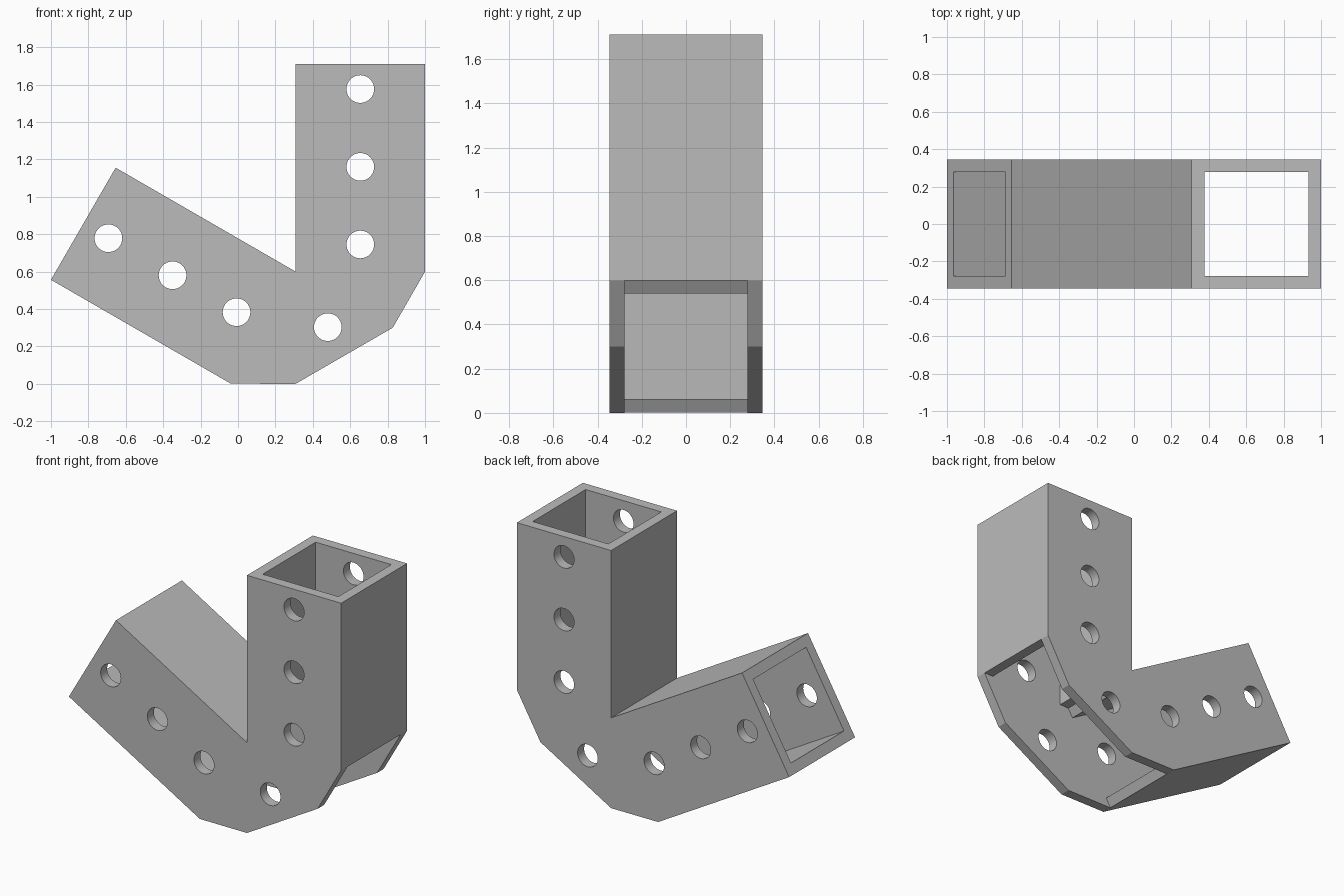
import bpy, bmesh
from math import radians, sin, cos
from mathutils import Vector, Matrix

if "Cube" in bpy.data.objects:
    bpy.data.objects.remove(bpy.data.objects["Cube"])

SIDE = 0.692      # outer width of the square tubes
WALL = 0.068
LENGTH = 1.111    # length of each arm
CORNER = Vector((0.308, 0.6))
HOLE_RADIUS = 0.074

# Across and along directions of the two arms, in the xz plane
UPRIGHT = (Vector((1, 0)), Vector((0, 1)))
SLOPED = (Vector((-cos(radians(60)), -sin(radians(60)))),
          Vector((-cos(radians(30)), sin(radians(30)))))


def place(arm, across, along):
    return CORNER + arm[0] * across + arm[1] * along


def polar(radius, degrees):
    a = radians(degrees)
    return CORNER + Vector((cos(a), sin(a))) * radius


def extrude_profile(name, points, half_width):
    bm = bmesh.new()
    face = bm.faces.new([bm.verts.new((p.x, -half_width, p.y)) for p in points])
    new = bmesh.ops.extrude_face_region(bm, geom=[face])["geom"]
    verts = [g for g in new if isinstance(g, bmesh.types.BMVert)]
    bmesh.ops.translate(bm, verts=verts, vec=(0, 2 * half_width, 0))
    bmesh.ops.recalc_face_normals(bm, faces=bm.faces)
    return make_object(name, bm)


def make_object(name, bm):
    mesh = bpy.data.meshes.new(name)
    bm.to_mesh(mesh)
    bm.free()
    obj = bpy.data.objects.new(name, mesh)
    bpy.context.collection.objects.link(obj)
    return obj


def cut(target, cutter):
    cutter.hide_render = True
    mod = target.modifiers.new("cut", "BOOLEAN")
    mod.operation = "DIFFERENCE"
    mod.solver = "EXACT"
    mod.object = cutter
    bpy.context.view_layer.objects.active = target
    bpy.ops.object.modifier_apply(modifier=mod.name)
    bpy.data.objects.remove(cutter)


# Solid bent body with a faceted elbow
outline = [place(UPRIGHT, 0, 0), place(UPRIGHT, 0, LENGTH),
           place(UPRIGHT, SIDE, LENGTH), place(UPRIGHT, SIDE, 0),
           polar(0.6, -30), polar(0.6, -90),
           place(SLOPED, SIDE, 0), place(SLOPED, SIDE, LENGTH),
           place(SLOPED, 0, LENGTH)]
bracket = extrude_profile("angled_tube_bracket", outline, SIDE / 2)

# Hollow of both tubes, open through the outside of the elbow
hollow = [(WALL, 0), (WALL, 2), (SIDE - WALL, 2), (SIDE - WALL, 0), (3 * SIDE, 0)]
profile = [polar(0.002, -60)]
profile += [place(UPRIGHT, *p) for p in hollow]
profile += [place(SLOPED, *p) for p in reversed(hollow)]
cut(bracket, extrude_profile("hollow_cutter", profile, SIDE / 2 - WALL))

# Bolt holes through both side plates
holes = [place(UPRIGHT, SIDE / 2, v) for v in (0.145, 0.56, 0.976)]
holes += [place(SLOPED, SIDE / 2, v) for v in (0.165, 0.56, 0.956)]
holes.append(Vector((0.48, 0.303)))
bm = bmesh.new()
for h in holes:
    bmesh.ops.create_cone(
        bm, cap_ends=True, segments=40, radius1=HOLE_RADIUS, radius2=HOLE_RADIUS,
        depth=1, matrix=Matrix.Translation((h.x, 0, h.y)) @ Matrix.Rotation(radians(90), 4, "X"))
cut(bracket, make_object("hole_cutter", bm))

# Plain grey finish
grey = bpy.data.materials.new("plain_grey")
grey.use_nodes = True
colour = (0.5, 0.5, 0.5, 1)
grey.diffuse_color = colour
grey.node_tree.nodes["Principled BSDF"].inputs["Base Color"].default_value = colour
bracket.data.materials.clear()
bracket.data.materials.append(grey)

bpy.ops.object.select_all(action="DESELECT")
bracket.select_set(True)
bpy.context.view_layer.objects.active = bracket
bpy.ops.object.shade_smooth_by_angle(angle=radians(20))
